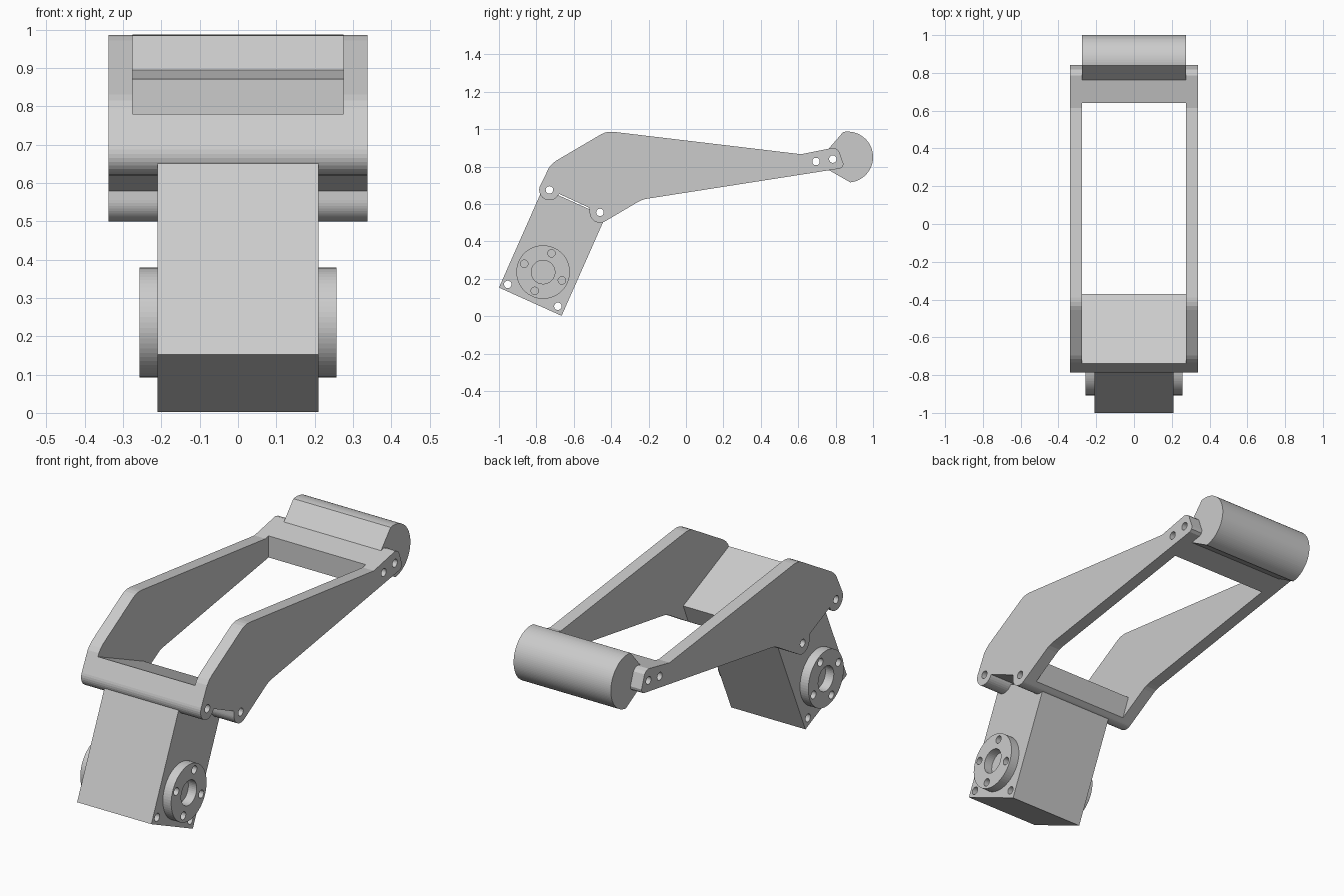
import bpy, bmesh
from math import sin, cos, radians

if "Cube" in bpy.data.objects:
    bpy.data.objects.remove(bpy.data.objects["Cube"])


def arc(y, z, r, a0, a1, n=16):
    """Points of an arc in the y-z plane, angles in degrees."""
    angles = [radians(a0 + (a1 - a0) * i / n) for i in range(n + 1)]
    return [(y + r * cos(a), z + r * sin(a)) for a in angles]


def prism(name, profile, x0, x1):
    """Extrude a y-z profile from x0 to x1."""
    bm = bmesh.new()
    face = bm.faces.new([bm.verts.new((x0, y, z)) for y, z in profile])
    ext = bmesh.ops.extrude_face_region(bm, geom=[face])["geom"]
    verts = [g for g in ext if isinstance(g, bmesh.types.BMVert)]
    bmesh.ops.translate(bm, verts=verts, vec=(x1 - x0, 0, 0))
    bmesh.ops.recalc_face_normals(bm, faces=bm.faces)
    mesh = bpy.data.meshes.new(name)
    bm.to_mesh(mesh)
    bm.free()
    obj = bpy.data.objects.new(name, mesh)
    bpy.context.collection.objects.link(obj)
    return obj


def circle(y, z, r, n=32):
    return arc(y, z, r, 0, 360 * (n - 1) / n, n - 1)


def cut(obj, profile, x0=-0.5, x1=0.5):
    """Subtract an extruded profile and bake the result."""
    cutter = prism("cutter", profile, x0, x1)
    cutter.hide_render = True
    mod = obj.modifiers.new("cut", "BOOLEAN")
    mod.operation = "DIFFERENCE"
    mod.solver = "EXACT"
    mod.object = cutter
    deps = bpy.context.evaluated_depsgraph_get()
    mesh = bpy.data.meshes.new_from_object(obj.evaluated_get(deps))
    obj.modifiers.clear()
    obj.data = mesh
    bpy.data.objects.remove(cutter)


def drill(obj, centres, r=0.02):
    for y, z in centres:
        cut(obj, circle(y, z, r, 24))


lug_holes = [(-0.73, 0.675), (-0.46, 0.555)]
tip_holes = [(0.695, 0.827), (0.785, 0.84)]

# Arm frame: full-width side profile with two pivot lugs
arm_profile = (
    arc(*lug_holes[0], 0.055, 156, 338)
    + [(-0.515, 0.579)]
    + arc(*lug_holes[1], 0.055, 180, 302)
    + [(-0.255, 0.612), (-0.237, 0.621), (-0.215, 0.627), (0.75, 0.778)]
    + [(0.825, 0.79), (0.839, 0.8), (0.842, 0.815)]
    + [(0.818, 0.883), (0.806, 0.894), (0.785, 0.9), (0.615, 0.866)]
    + [(-0.39, 0.986), (-0.412, 0.986), (-0.434, 0.982), (-0.455, 0.972)]
    + [(-0.695, 0.831), (-0.715, 0.815), (-0.732, 0.795)]
)
arm = prism("arm_frame", arm_profile, -0.338, 0.338)
# Opening between the side plates leaves a sloped front bar and a rear bar
cut(arm, [(-0.82, 0.816), (-0.37, 0.616), (-0.42, 0.5), (-0.42, 0.3),
          (0.64, 0.3), (0.64, 1.2), (-0.82, 1.2)], -0.275, 0.275)
drill(arm, lug_holes + tip_holes)

# Tilted motor box
motor = prism("motor_body", [(-1.0, 0.153), (-0.665, 0.002),
                             (-0.43, 0.533), (-0.765, 0.684)], -0.21, 0.21)
drill(motor, [(-0.953, 0.17), (-0.685, 0.053)] + lug_holes)

# Output discs on both sides, with bore and four screw holes
cy, cz = -0.764, 0.236
for side, x0 in (("left", -0.257), ("right", 0.21)):
    disc = prism("output_disc_" + side, circle(cy, cz, 0.143, 64), x0, x0 + 0.047)
    cut(disc, circle(cy, cz, 0.063, 40))
    drill(disc, [(cy + 0.11 * cos(radians(a)), cz + 0.11 * sin(radians(a)))
                 for a in (66, 156, 246, 336)])

# Foot roller: drum with a wedge-shaped root
roller = prism("foot_roller", arc(0.864, 0.851, 0.136, -84, 100, 48)
               + [(0.758, 0.89), (0.762, 0.782)], -0.275, 0.275)
drill(roller, tip_holes[1:])
